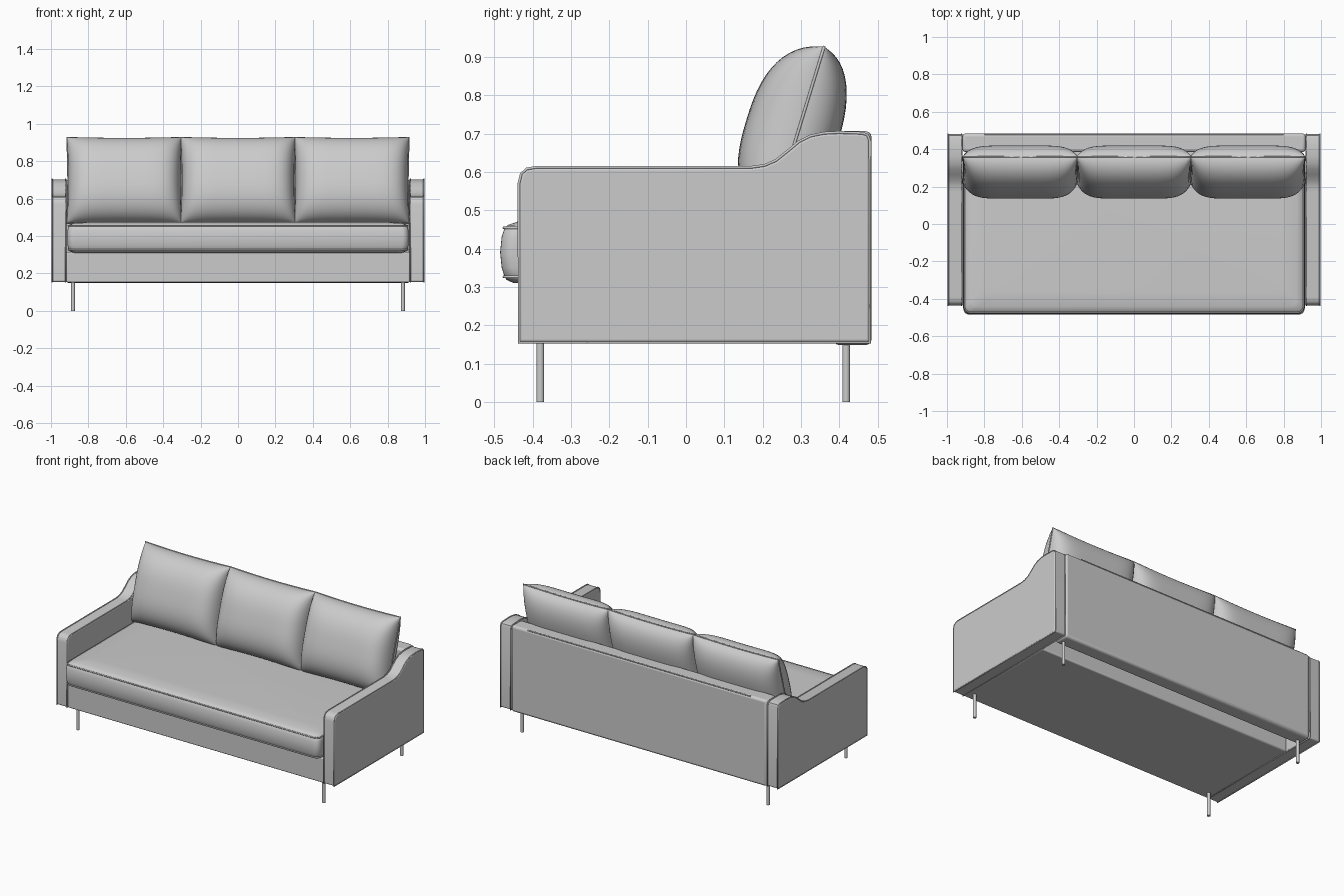
import bpy, bmesh, math
from mathutils import Vector, Matrix

if "Cube" in bpy.data.objects:
    bpy.data.objects.remove(bpy.data.objects["Cube"])


def make_object(name, bm, bevel=0, segments=3, angle=40):
    bmesh.ops.recalc_face_normals(bm, faces=bm.faces)
    mesh = bpy.data.meshes.new(name)
    bm.to_mesh(mesh)
    bm.free()
    ob = bpy.data.objects.new(name, mesh)
    bpy.context.collection.objects.link(ob)
    bpy.context.view_layer.objects.active = ob
    ob.select_set(True)
    bpy.ops.object.shade_smooth_by_angle(angle=math.radians(angle))
    ob.select_set(False)
    if bevel:
        mod = ob.modifiers.new("soft_edges", 'BEVEL')
        mod.width, mod.segments = bevel, segments
        mod.limit_method = 'ANGLE'
        mod.angle_limit = math.radians(50)
    return ob


def box(name, lo, hi, bevel=0.008):
    lo, hi = Vector(lo), Vector(hi)
    bm = bmesh.new()
    bmesh.ops.create_cube(bm, size=1)
    bmesh.ops.scale(bm, vec=hi - lo, verts=bm.verts)
    bmesh.ops.translate(bm, vec=(lo + hi) / 2, verts=bm.verts)
    return make_object(name, bm, bevel)


def piping(name, points, closed=True, radius=0.004):
    cu = bpy.data.curves.new(name, 'CURVE')
    cu.dimensions = '3D'
    cu.bevel_depth, cu.bevel_resolution = radius, 1
    sp = cu.splines.new('POLY')
    sp.points.add(len(points) - 1)
    for p, co in zip(sp.points, points):
        p.co = (*co, 1)
    sp.use_cyclic_u = closed
    ob = bpy.data.objects.new(name, cu)
    bpy.context.collection.objects.link(ob)


def rounded_loop(hx, y0, y1, r, z, steps=6):
    pts = []
    for k, (sx, cy) in enumerate([(1, y1 - r), (-1, y1 - r), (-1, y0 + r), (1, y0 + r)]):
        for i in range(steps + 1):
            a = math.pi / 2 * (k + i / steps)
            pts.append((sx * (hx - r) + r * math.cos(a), cy + r * math.sin(a), z))
    return pts


# Arms: swept side profile with a step up to the back
profile = [(-0.436, 0.155), (-0.436, 0.57), (-0.43, 0.595), (-0.415, 0.608), (-0.39, 0.612),
           (0.17, 0.612), (0.205, 0.617), (0.235, 0.63), (0.265, 0.654), (0.295, 0.679),
           (0.325, 0.694), (0.36, 0.701), (0.40, 0.703), (0.46, 0.701), (0.474, 0.696),
           (0.48, 0.68), (0.48, 0.155)]
for side, s in (("left", -1), ("right", 1)):
    bm = bmesh.new()
    face = bm.faces.new([bm.verts.new((s * 0.918, y, z)) for y, z in profile])
    ext = bmesh.ops.extrude_face_region(bm, geom=[face])
    bmesh.ops.translate(bm, vec=(s * 0.08, 0, 0),
                        verts=[v for v in ext['geom'] if isinstance(v, bmesh.types.BMVert)])
    make_object(side + "_arm", bm, 0.008)
    for edge, x in (("outer", 0.994), ("inner", 0.922)):
        piping(f"{side}_arm_{edge}_piping", [(s * x, y, z) for y, z in profile])

# Frame: base stops short of the back panel, leaving an open slot below
box("base", (-0.92, -0.432, 0.152), (0.92, 0.275, 0.315))
box("back_panel", (-0.917, 0.385, 0.148), (0.917, 0.484, 0.706), 0.015)
piping("back_top_piping", [(-0.80, 0.479, 0.704), (0.80, 0.479, 0.704)], False)

# Seat cushion: stacked rounded rings with a bulging boxing strip
rings = [(0.80, -0.37, 0.306), (0.88, -0.45, 0.31), (0.90, -0.468, 0.318), (0.907, -0.474, 0.328),
         (0.911, -0.481, 0.35), (0.913, -0.485, 0.39), (0.911, -0.481, 0.43),
         (0.907, -0.474, 0.452), (0.90, -0.466, 0.461), (0.87, -0.44, 0.470), (0.80, -0.37, 0.475)]
bm = bmesh.new()
loops = [[bm.verts.new(p) for p in rounded_loop(hx, y0, 0.39, 0.035, z)] for hx, y0, z in rings]
for a, b in zip(loops, loops[1:]):
    for i in range(len(a)):
        j = (i + 1) % len(a)
        bm.faces.new((a[i], a[j], b[j], b[i]))
bm.faces.new(loops[0])
bm.faces.new(loops[-1])
make_object("seat_cushion", bm)
for name, z in (("upper", 0.454), ("lower", 0.326)):
    piping(name + "_seat_piping", rounded_loop(0.907, -0.475, 0.39, 0.035, z))


# Back cushions: plump tilted pillows with a piped edge seam
N, HW, HH = 28, 0.307, 0.24
tilt = Matrix.Rotation(math.radians(-17), 4, 'X')


def pillow_point(u, v, thick, cx):
    x = HW * u * (1 - 0.02 * (1 - v * v))
    z = HH * v * (1 - 0.03 * (1 - u * u))
    t = thick * math.sqrt(max(0, (1 - abs(u) ** 6) * (1 - abs(v) ** 2.6)))
    return tilt @ Vector((x, t, z)) + Vector((cx, 0.29, 0.697))


def spaced(i):
    return math.sin(math.pi / 2 * (2 * i / N - 1))


for label, cx in (("left", -0.608), ("middle", 0), ("right", 0.608)):
    bm = bmesh.new()
    for thick in (-0.138, 0.108):
        grid = [[bm.verts.new(pillow_point(spaced(i), spaced(j), thick, cx))
                 for j in range(N + 1)] for i in range(N + 1)]
        for i in range(N):
            for j in range(N):
                bm.faces.new((grid[i][j], grid[i + 1][j], grid[i + 1][j + 1], grid[i][j + 1]))
    bmesh.ops.remove_doubles(bm, verts=bm.verts, dist=0.0003)
    make_object(label + "_back_cushion", bm, angle=80)
    q = [2 * i / 12 - 1 for i in range(12)]
    rim = ([(t, -1) for t in q] + [(1, t) for t in q] +
           [(-t, 1) for t in q] + [(-1, -t) for t in q])
    piping(label + "_cushion_piping", [pillow_point(u, v, 0, cx) for u, v in rim])

# Legs
for row, y in (("front", -0.38), ("rear", 0.418)):
    for side, s in (("left", -1), ("right", 1)):
        bm = bmesh.new()
        bmesh.ops.create_cone(bm, cap_ends=True, segments=20, radius1=0.01, radius2=0.01, depth=0.16,
                              matrix=Matrix.Translation((s * 0.882, y, 0.08)))
        make_object(f"{row}_{side}_leg", bm)
